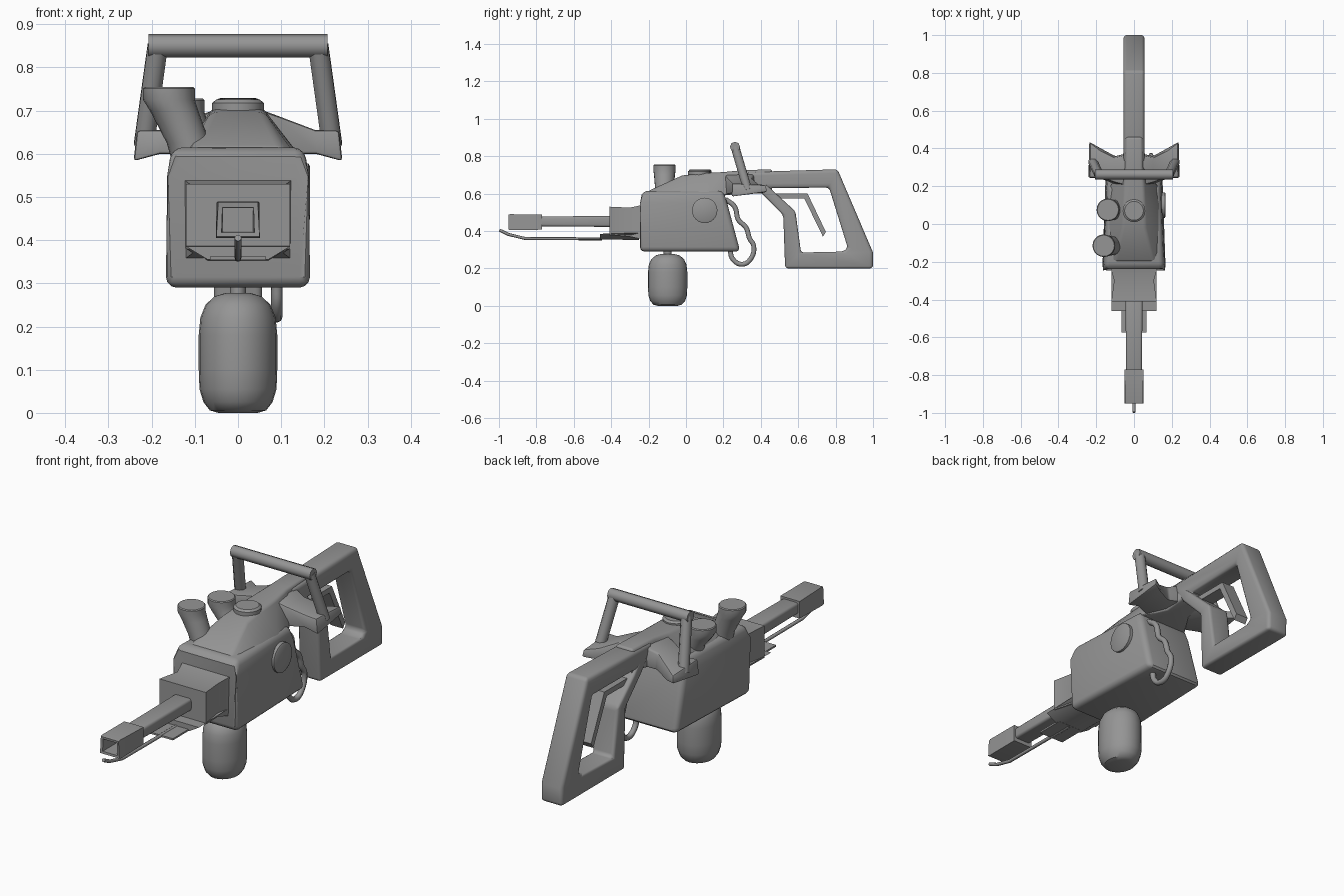
import bpy, bmesh, math
from mathutils import Vector

if "Cube" in bpy.data.objects:
    bpy.data.objects.remove(bpy.data.objects["Cube"], do_unlink=True)

GREY = (0.3, 0.3, 0.3, 1)
metal = bpy.data.materials.new("grey_metal")
metal.use_nodes = True
metal.diffuse_color = GREY
metal.node_tree.nodes["Principled BSDF"].inputs["Base Color"].default_value = GREY


def finish(obj, bevel=0, segments=3, angle=35):
    """Apply material, edge rounding and smooth shading."""
    obj.data.materials.append(metal)
    bpy.ops.object.select_all(action='DESELECT')
    obj.select_set(True)
    bpy.context.view_layer.objects.active = obj
    if bevel:
        mod = obj.modifiers.new("rounding", 'BEVEL')
        mod.width, mod.segments, mod.limit_method = bevel, segments, 'ANGLE'
        mod.angle_limit = math.radians(30)
        bpy.ops.object.modifier_apply(modifier=mod.name)
    bpy.ops.object.shade_smooth_by_angle(angle=math.radians(angle))
    return obj


def from_bmesh(name, bm, **kw):
    bmesh.ops.recalc_face_normals(bm, faces=bm.faces)
    mesh = bpy.data.meshes.new(name)
    bm.to_mesh(mesh)
    bm.free()
    obj = bpy.data.objects.new(name, mesh)
    bpy.context.collection.objects.link(obj)
    return finish(obj, **kw)


def loft(name, sections, cap_end=True, **kw):
    """Skin a row of closed cross-sections with equal point counts."""
    bm = bmesh.new()
    rings = [[bm.verts.new(p) for p in s] for s in sections]
    for a, b in zip(rings, rings[1:]):
        for i in range(len(a)):
            j = (i + 1) % len(a)
            bm.faces.new((a[i], a[j], b[j], b[i]))
    bm.faces.new(rings[0])
    if cap_end:
        bm.faces.new(rings[-1])
    return from_bmesh(name, bm, **kw)


def rect(y, w, z0, z1, wt=None):
    wt = w if wt is None else wt
    return [(-w, y, z0), (w, y, z0), (wt, y, z1), (-wt, y, z1)]


def disc(c, rx, ry, n=20):
    return [(c[0] + rx * math.cos(math.tau * i / n),
             c[1] + ry * math.sin(math.tau * i / n), c[2]) for i in range(n)]


def tube(name, pts, r, smooth=False):
    curve = bpy.data.curves.new(name, 'CURVE')
    curve.dimensions = '3D'
    curve.bevel_depth, curve.bevel_resolution, curve.use_fill_caps = r, 2, True
    spline = curve.splines.new('BEZIER' if smooth else 'POLY')
    store = spline.bezier_points if smooth else spline.points
    store.add(len(pts) - 1)
    for p, co in zip(store, pts):
        if smooth:
            p.co, p.handle_left_type, p.handle_right_type = co, 'AUTO', 'AUTO'
        else:
            p.co = (*co, 1)
    curve.resolution_u = 5
    obj = bpy.data.objects.new(name, curve)
    bpy.context.collection.objects.link(obj)
    bpy.ops.object.select_all(action='DESELECT')
    obj.select_set(True)
    bpy.context.view_layer.objects.active = obj
    bpy.ops.object.convert(target='MESH')
    return finish(bpy.context.view_layer.objects.active, angle=50)


def frame(name, outer, inner, w, **kw):
    """Flat side profile with a hole, given thickness across x."""
    bm = bmesh.new()
    loops = [[bm.verts.new((x, y, z)) for y, z in pts]
             for pts, x in ((outer, w), (inner, w), (inner, -w), (outer, -w))]
    for k in range(4):
        a, b = loops[k], loops[(k + 1) % 4]
        for i in range(len(a)):
            j = (i + 1) % len(a)
            bm.faces.new((a[i], a[j], b[j], b[i]))
    return from_bmesh(name, bm, **kw)


# Main housing with slanted rear and sloping upper cover
loft("housing", [
    [(-.168, -.245, .29), (.168, -.245, .29), (.165, -.262, .55),
     (.155, -.225, .615), (-.155, -.225, .615), (-.165, -.262, .55)],
    [(-.15, .29, .29), (.15, .29, .29), (.145, .22, .55),
     (.135, .2, .615), (-.135, .2, .615), (-.145, .22, .55)]], bevel=.025)
loft("upper_cover", [
    rect(y, w, z0, z1, wt) for y, w, z0, z1, wt in (
        (-.2, .145, .59, .615, .1), (-.02, .148, .59, .697, .06),
        (.1, .145, .59, .71, .055), (.2, .13, .59, .715, .052),
        (.3, .065, .6, .725, .045), (.46, .05, .63, .73, .045))], bevel=.018)
loft("top_cap", [disc((0, .07, z), r, r * 1.0) for z, r in
                 ((.68, .06), (.718, .06), (.726, .05))])

# Round cover on the left side
cover = loft("side_cover", [[(x, .1 + r * math.cos(math.tau * i / 24),
                              .51 + r * math.sin(math.tau * i / 24)) for i in range(24)]
                            for x, r in ((.14, .068), (.163, .068), (.167, .06))])

# Leaning filler pipes on the right
for name, y, top, x in (("front_pipe", -.115, .755, -.16), ("rear_pipe", .075, .728, -.138)):
    loft(name, [disc((x + dx, y, z), r, r) for dx, z, r in (
        (.055, .59, .05), (.045, .625, .05), (.012, top - .055, .056),
        (0, top - .03, .06), (0, top - .004, .06), (0, top, .056))])

# Tank below the housing
loft("tank", [disc((0, -.098, z), .091 * k, .105 * k, 24) for z, k in (
    (0, .5), (.006, .72), (.025, .88), (.055, .98), (.1, 1), (.18, 1), (.22, .96),
    (.25, .83), (.27, .6), (.278, .3), (.278, .2), (.31, .2))])

# Flared nose, barrel and hollow muzzle
loft("nose", [rect(-.23, .125, .355, .54), rect(-.3, .105, .37, .525),
              rect(-.41, .12, .38, .53)], angle=25)
loft("barrel", [rect(-.38, .045, .422, .48), rect(-.8, .042, .425, .478)], bevel=.012)
loft("muzzle", [rect(-.77, .05, .407, .487), rect(-.94, .051, .405, .49, .047),
                rect(-.95, .05, .408, .487, .046), rect(-.948, .038, .418, .476, .036),
                rect(-.84, .035, .42, .474)], angle=20)

# Tray and striker rod under the barrel
loft("under_tray", [rect(-.25, .07, .352, .39, .12), rect(-.46, .07, .355, .385, .12)])
loft("tray_tongue", [rect(-.44, .065, .354, .362), rect(-.575, .065, .354, .362)])
tube("striker_rod", [(0, -.45, .358), (0, -.86, .36), (0, -.95, .382), (0, -.997, .405)], .008)

# Rear stock with open grip
frame("rear_stock",
      [(.32, .715), (.81, .73), (1, .285), (1, .2), (.53, .2), (.52, .485), (.4, .605)],
      [(.45, .63), (.765, .632), (.865, .31), (.84, .29), (.615, .285), (.585, .505), (.47, .61)],
      .056, bevel=.024)

# Bent trigger plate
side = [(.44, .6), (.65, .6), (.748, .395), (.732, .37), (.632, .575), (.44, .575)]
loft("trigger", [[(x, y, z) for y, z in side] for x in (-.032, .032)])

# Carrying handle with a wing bracket at each side
for s, word in ((1, "left"), (-1, "right")):
    loft(word + "_wing", [
        [(s * x, y, z) for x, y, z in ring] for ring in (
            ((.02, .19, .6), (.02, .38, .62), (.02, .37, .715), (.02, .2, .712)),
            ((.1, .21, .598), (.1, .36, .61), (.1, .35, .685), (.1, .22, .685)),
            ((.18, .24, .6), (.18, .405, .6), (.18, .39, .65), (.18, .25, .655)),
            ((.242, .245, .582), (.238, .435, .61), (.232, .43, .645), (.234, .245, .655)))],
         bevel=.008, segments=2)
    tube(word + "_handle_leg", [(s * .218, .33, .62), (s * .186, .262, .85)], .025)
tube("handle_bar", [(-.207, .262, .85), (.207, .262, .85)], .027)

# Hose looping behind the housing
tube("hose", [(.09, y, z) for y, z in (
    (.21, .57), (.26, .53), (.28, .46), (.32, .42), (.34, .36), (.362, .32),
    (.345, .25), (.3, .222), (.25, .25), (.235, .3))], .013, smooth=True)
